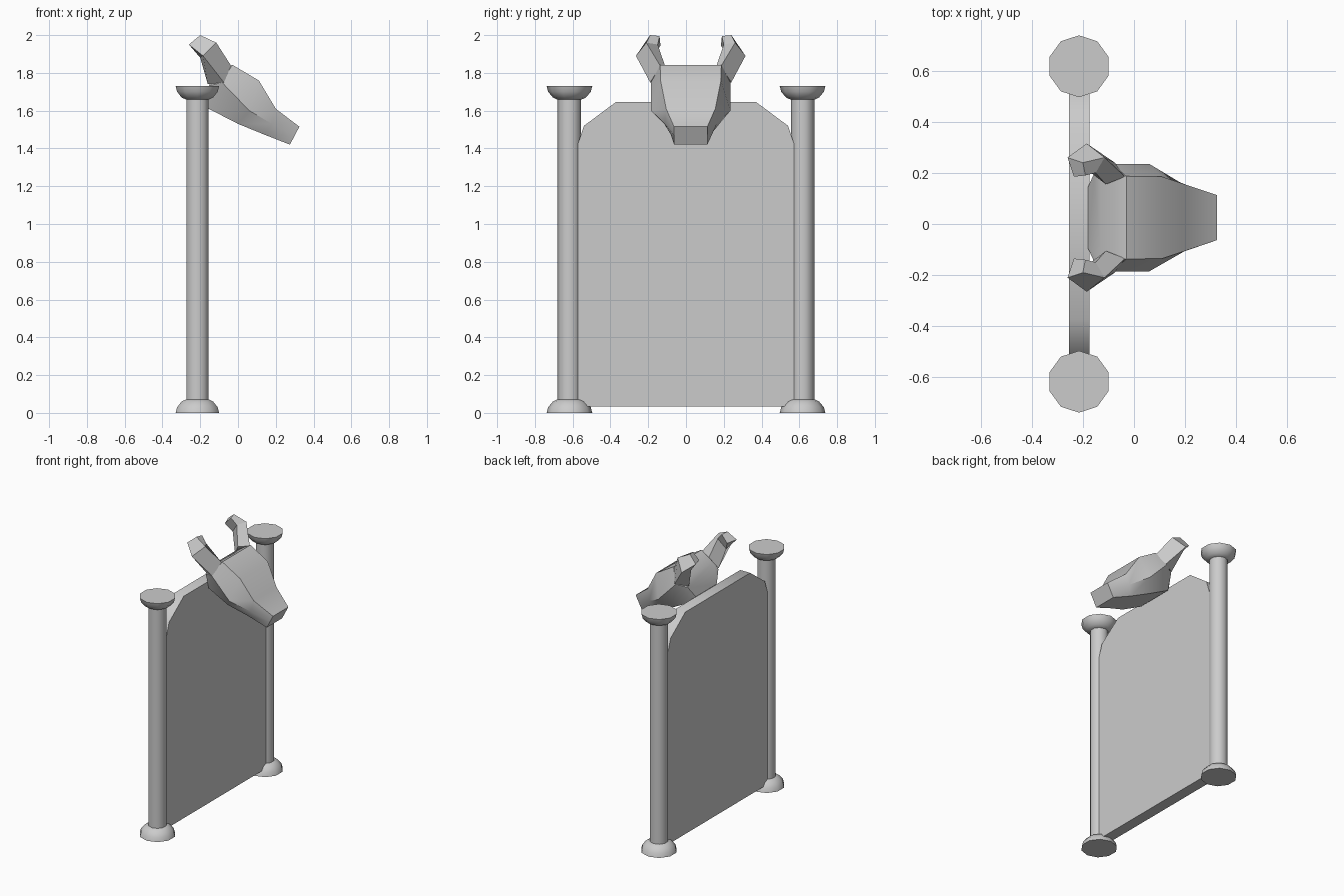
import bpy, math

if "Cube" in bpy.data.objects:
    bpy.data.objects.remove(bpy.data.objects["Cube"])

HEAD_Y = 0.025  # centre line of the head


def make(name, verts, faces, angle=40):
    me = bpy.data.meshes.new(name)
    me.from_pydata(verts, [], faces)
    ob = bpy.data.objects.new(name, me)
    bpy.context.collection.objects.link(ob)
    bpy.ops.object.select_all(action='DESELECT')
    ob.select_set(True)
    bpy.context.view_layer.objects.active = ob
    bpy.ops.object.mode_set(mode='EDIT')
    bpy.ops.mesh.select_all(action='SELECT')
    bpy.ops.mesh.normals_make_consistent(inside=False)
    bpy.ops.object.mode_set(mode='OBJECT')
    bpy.ops.object.shade_smooth_by_angle(angle=math.radians(angle))
    return ob


def loft(name, rings, angle=40):
    """Skin a list of equal-sized rings and cap both ends."""
    n = len(rings[0])
    verts = [p for r in rings for p in r]
    faces = [(k*n + i, k*n + (i+1) % n, (k+1)*n + (i+1) % n, (k+1)*n + i)
             for k in range(len(rings) - 1) for i in range(n)]
    faces += [tuple(range(n)), tuple(range(len(verts) - n, len(verts)))]
    return make(name, verts, faces, angle)


def turned(name, y, profile):
    """Ten-sided turned part from (radius, z) points."""
    a = [math.pi/2 + i*math.tau/10 for i in range(10)]
    return loft(name, [[(-0.215 + r*math.cos(t), y + r*math.sin(t), z) for t in a]
                       for r, z in profile])


# posts with domed feet and matching upturned caps
dome = [(0.121, 0), (0.113, 0.03), (0.088, 0.06), (0.06, 0.073)]
for side, s in (("left", -1), ("right", 1)):
    y = s*0.617
    turned(side + "_post", y, [(0.062, 0.03), (0.062, 1.70)])
    turned(side + "_foot", y, dome)
    turned(side + "_cap", y, [(r, 1.73 - z) for r, z in dome])

# board with a chamfered arched top
half = [(0.59, 0.035), (0.59, 1.37), (0.54, 1.52), (0.372, 1.645)]
outline = half + [(-y, z) for y, z in reversed(half)]
loft("board", [[(x, y, z) for y, z in outline] for x in (-0.255, -0.175)])

# head: sections of (x, half width, z) at top, cheek and jaw
sections = [
    [(-0.13, 0.16, 1.785), (-0.155, 0.175, 1.73), (-0.18, 0.12, 1.65)],
    [(-0.03, 0.162, 1.843), (-0.085, 0.21, 1.75), (-0.155, 0.14, 1.61)],
    [(0.11, 0.16, 1.76), (0.06, 0.21, 1.60), (0.0, 0.14, 1.53)],
    [(0.20, 0.13, 1.61), (0.18, 0.138, 1.53), (0.14, 0.105, 1.473)],
    [(0.325, 0.088, 1.515), (0.30, 0.088, 1.468), (0.275, 0.088, 1.42)],
]
loft("head", [[(x, HEAD_Y + w, z) for x, w, z in s] +
              [(x, HEAD_Y - w, z) for x, w, z in reversed(s)] for s in sections])

# curved horns: four-sided rings at root, bend and tip
horn = [
    [(-0.075, 0.215, 1.75), (-0.035, 0.16, 1.835), (-0.11, 0.13, 1.82), (-0.16, 0.17, 1.74)],
    [(-0.185, 0.29, 1.89), (-0.115, 0.235, 1.96), (-0.15, 0.175, 1.95), (-0.20, 0.20, 1.88)],
    [(-0.26, 0.235, 1.95), (-0.20, 0.215, 2.0), (-0.19, 0.165, 1.995), (-0.235, 0.16, 1.945)],
]
for side, s in (("left", -1), ("right", 1)):
    loft(side + "_horn", [[(x, HEAD_Y + s*w, z) for x, w, z in r] for r in horn], 30)
